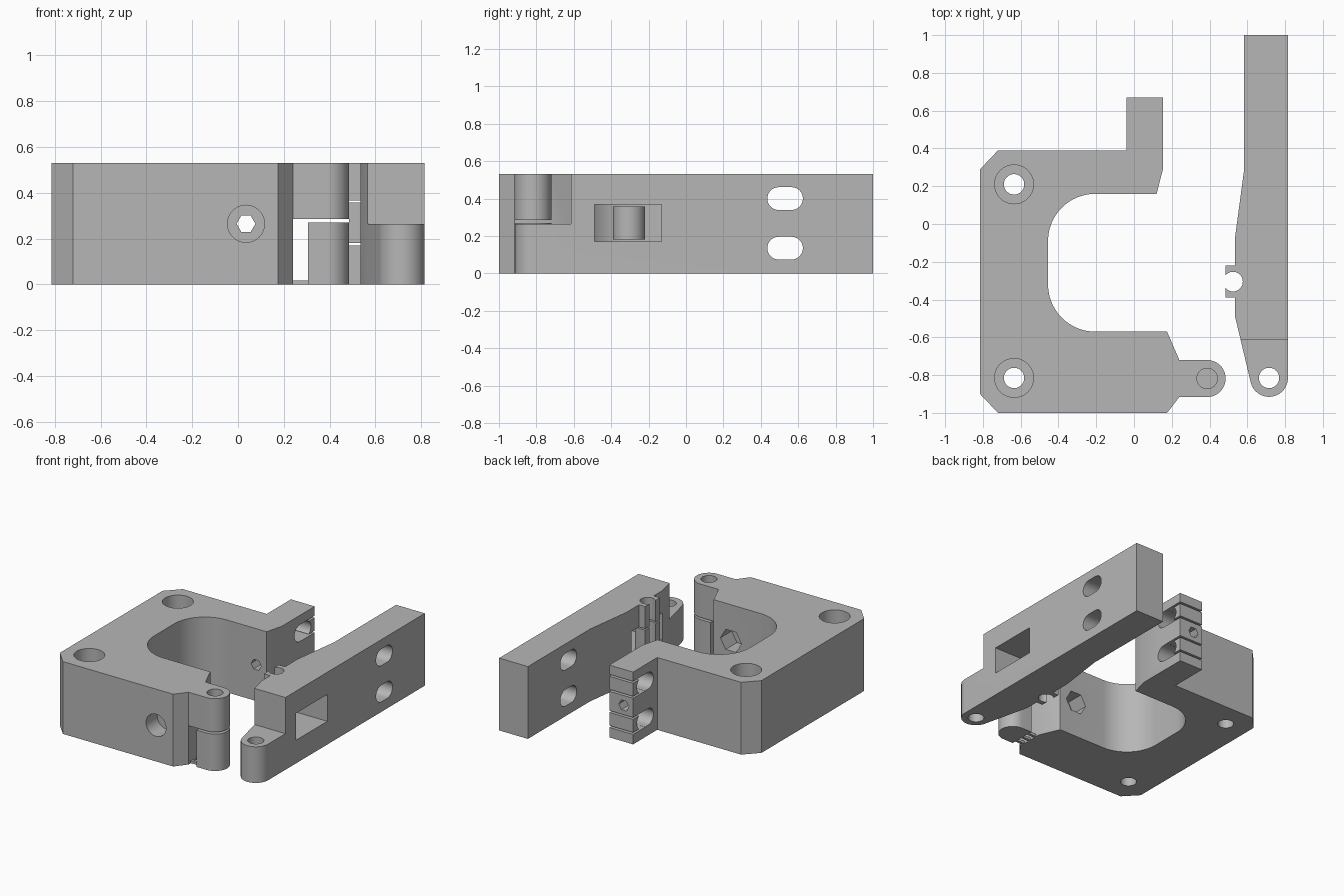
import bpy
import bmesh
from math import cos, sin, pi, radians
from mathutils import Vector

cube = bpy.data.objects.get("Cube")
if cube:
    bpy.data.objects.remove(cube, do_unlink=True)

H = 0.53          # full height
MID = H / 2

grey = bpy.data.materials.new("plain grey")
grey.use_nodes = True
grey.diffuse_color = (0.47, 0.47, 0.47, 1)
grey.node_tree.nodes["Principled BSDF"].inputs["Base Color"].default_value = (0.47, 0.47, 0.47, 1)


def arc(cx, cy, r, start, end, n=16):
    """Points on an arc, angles in degrees."""
    angles = [radians(start + (end - start) * i / n) for i in range(n + 1)]
    return [(cx + r * cos(a), cy + r * sin(a)) for a in angles]


def circle(cx, cy, r, n=40):
    return arc(cx, cy, r, 0, 360, n)[:-1]


def box(a0, a1, b0, b1):
    return [(a0, b0), (a1, b0), (a1, b1), (a0, b1)]


def prism(name, pts, lo, hi, axis="z"):
    """Extrude a flat profile along one axis."""
    place = {"x": lambda a, b: Vector((lo, a, b)),
             "y": lambda a, b: Vector((a, lo, b)),
             "z": lambda a, b: Vector((a, b, lo))}[axis]
    shift = {"x": (hi - lo, 0, 0), "y": (0, hi - lo, 0), "z": (0, 0, hi - lo)}[axis]
    bm = bmesh.new()
    face = bm.faces.new([bm.verts.new(place(a, b)) for a, b in pts])
    ext = bmesh.ops.extrude_face_region(bm, geom=[face])
    moved = [g for g in ext["geom"] if isinstance(g, bmesh.types.BMVert)]
    bmesh.ops.translate(bm, vec=shift, verts=moved)
    bmesh.ops.recalc_face_normals(bm, faces=bm.faces)
    mesh = bpy.data.meshes.new(name)
    bm.to_mesh(mesh)
    bm.free()
    mesh.materials.append(grey)
    obj = bpy.data.objects.new(name, mesh)
    bpy.context.collection.objects.link(obj)
    return obj


def activate(obj):
    bpy.ops.object.select_all(action="DESELECT")
    obj.select_set(True)
    bpy.context.view_layer.objects.active = obj


def cut(obj, pts, lo, hi, axis="z"):
    """Subtract an extruded profile, then discard the cutter."""
    cutter = prism("cutter", pts, lo, hi, axis)
    cutter.hide_render = True
    mod = obj.modifiers.new("cut", "BOOLEAN")
    mod.operation = "DIFFERENCE"
    mod.solver = "EXACT"
    mod.object = cutter
    activate(obj)
    bpy.ops.object.modifier_apply(modifier=mod.name)
    bpy.data.objects.remove(cutter, do_unlink=True)


def finish(obj):
    activate(obj)
    bpy.ops.object.shade_smooth_by_angle(angle=radians(30))


def slot(y0, y1, z, r):
    """Rounded slot profile in the y-z plane."""
    return arc(y1 - r, z, r, -90, 90) + arc(y0 + r, z, r, 90, 270)


# Clamp body with rounded mouth and hinge lug
body = prism("clamp_body",
             [(-0.815, 0.29), (-0.72, 0.39), (-0.04, 0.39), (-0.04, 0.67), (0.153, 0.67),
              (0.153, 0.29), (0.12, 0.16)]
             + arc(-0.205, -0.09, 0.25, 90, 180) + arc(-0.205, -0.32, 0.25, 180, 270)
             + [(0.175, -0.57), (0.24, -0.72)]
             + arc(0.387, -0.818, 0.098, 90, -90, 24)
             + [(0.24, -0.916), (0.175, -1.0), (-0.72, -1.0), (-0.815, -0.9)],
             0, H)

# Space under the upper hinge lug, and its pin hole
cut(body, box(0.24, 0.6, -0.95, -0.69), -0.1, 0.285)
cut(body, circle(0.387, -0.818, 0.054), 0.2, 0.6)

# Counterbored mounting holes
for y in (0.21, -0.815):
    cut(body, circle(-0.635, y, 0.054), -0.1, 0.6)
    cut(body, circle(-0.635, y, 0.103), 0.28, 0.6)

# Cross bolt bore, round head recess and nut trap
cut(body, circle(0.035, MID, 0.041, 6), -1.1, 0.8, "y")
cut(body, circle(0.035, MID, 0.081), -1.1, -0.87, "y")
cut(body, circle(0.035, MID, 0.085, 6), -0.70, -0.5, "y")

# Strap slots and thin slits in the rear tab
for z in (0.4, 0.135):
    cut(body, slot(0.435, 0.625, z, 0.061), -0.2, 0.2, "x")
    for dz in (-0.055, 0.055):
        cut(body, box(0.53, 0.7, z + dz - 0.007, z + dz + 0.007), -0.2, 0.2, "x")
finish(body)

# Lower hinge support barrel with breakaway bridges
barrel = prism("hinge_support",
               [(0.305, -0.916), (0.305, -0.72)] + arc(0.387, -0.818, 0.098, 90, -90, 24),
               0, 0.27)
finish(barrel)
for i, y in enumerate((-0.88, -0.818, -0.756)):
    prism(f"support_bridge_{i + 1}", box(0.235, 0.31, y - 0.01, y + 0.01), 0, 0.018)

# Swinging arm with clip tab and lower hinge lug
arm = prism("swing_arm",
            [(0.815, 1.0), (0.582, 1.0), (0.582, 0.28), (0.535, -0.07), (0.535, -0.22),
             (0.485, -0.22), (0.485, -0.39), (0.535, -0.39), (0.535, -0.49), (0.565, -0.615)]
            + arc(0.715, -0.815, 0.1, 193, 360, 24),
            0, H)
cut(arm, box(0.4, 0.9, -1.1, -0.615), 0.265, 0.6)
cut(arm, circle(0.715, -0.815, 0.054), -0.1, 0.4)
for z in (0.4, 0.135):
    cut(arm, slot(0.435, 0.625, z, 0.061), 0.4, 0.9, "x")
cut(arm, box(-0.49, -0.13, 0.17, 0.367), 0.4, 0.9, "x")

# Separate round-backed middle clip
clip = prism("middle_clip",
             [(0.485, -0.39), (0.485, -0.22)] + arc(0.522, -0.305, 0.085, 90, -90, 24),
             0.18, 0.357)

# Pin channel and its narrow mouth through arm and clip
for part in (arm, clip):
    cut(part, circle(0.524, -0.305, 0.052), -0.1, 0.6)
    cut(part, box(0.45, 0.524, -0.337, -0.273), -0.1, 0.6)
    finish(part)
